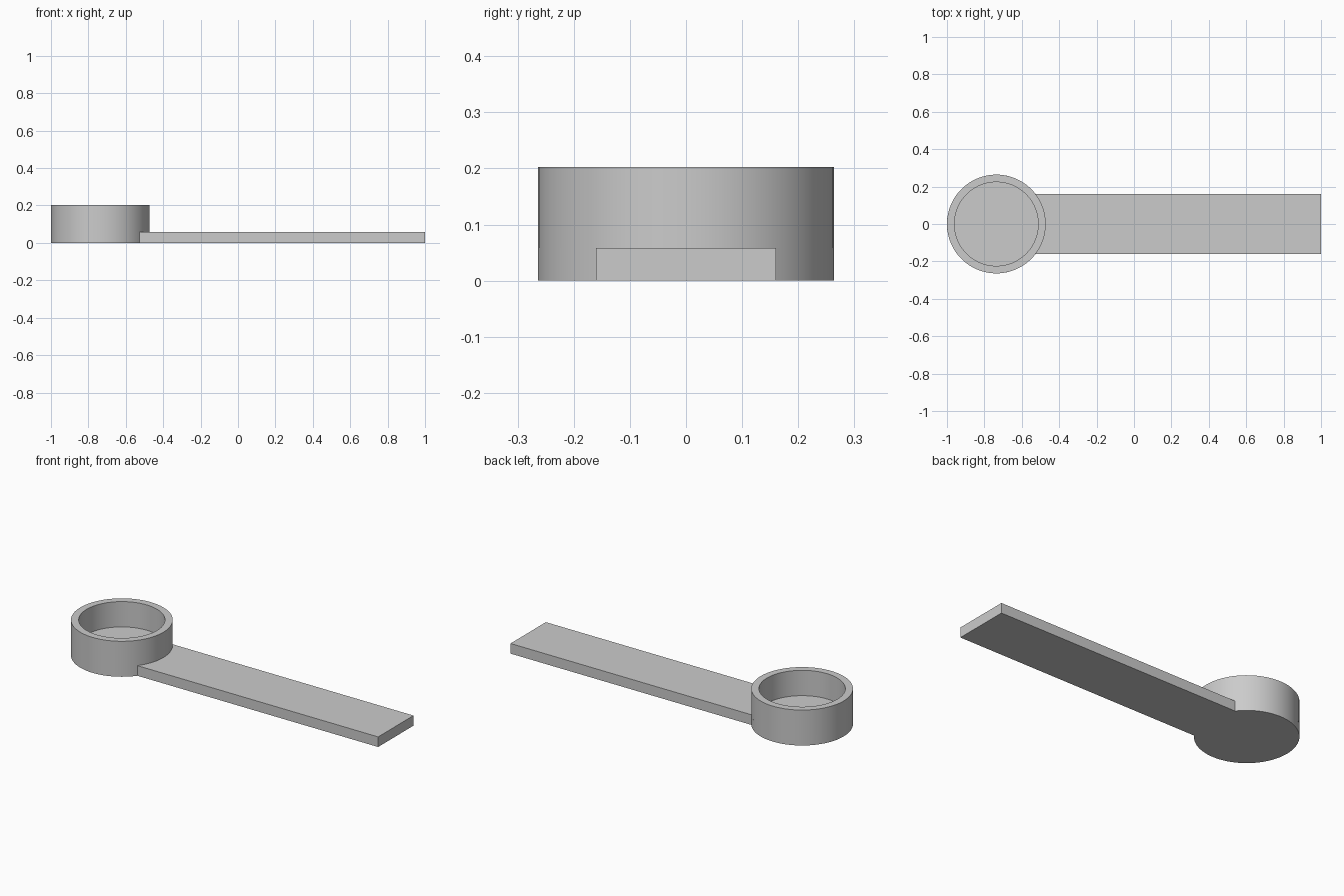
import bpy, bmesh, math

if "Cube" in bpy.data.objects:
    bpy.data.objects.remove(bpy.data.objects["Cube"])

CX, R_OUT, R_IN = -0.736, 0.264, 0.224   # cup centre and radii
HALF_W, PLATE_H, CUP_H = 0.16, 0.058, 0.203
SEG = 96

grey = bpy.data.materials.new("plain grey")
grey.diffuse_color = (0.6, 0.6, 0.6, 1)
grey.use_nodes = True
grey.node_tree.nodes["Principled BSDF"].inputs["Base Color"].default_value = grey.diffuse_color


def finish(bm, name):
    bmesh.ops.recalc_face_normals(bm, faces=bm.faces)
    mesh = bpy.data.meshes.new(name)
    bm.to_mesh(mesh)
    bm.free()
    mesh.materials.append(grey)
    obj = bpy.data.objects.new(name, mesh)
    bpy.context.collection.objects.link(obj)
    bpy.ops.object.select_all(action='DESELECT')
    bpy.context.view_layer.objects.active = obj
    obj.select_set(True)
    bpy.ops.object.shade_smooth_by_angle(angle=math.radians(30))
    return obj


# Base: cup floor and flat handle as one keyhole-shaped plate
start = math.asin(HALF_W / R_OUT)
sweep = 2 * math.pi - 2 * start
outline = [(1, -HALF_W), (1, HALF_W)]
for i in range(SEG + 1):
    a = start + sweep * i / SEG
    outline.append((CX + R_OUT * math.cos(a), R_OUT * math.sin(a)))
bm = bmesh.new()
face = bm.faces.new([bm.verts.new((x, y, 0)) for x, y in outline])
ext = bmesh.ops.extrude_face_region(bm, geom=[face], use_keep_orig=True)
top = [v for v in ext["geom"] if isinstance(v, bmesh.types.BMVert)]
bmesh.ops.translate(bm, verts=top, vec=(0, 0, PLATE_H))
finish(bm, "handle_and_floor")

# Cup wall: square ring section turned around the cup axis
section = [(R_OUT, PLATE_H), (R_OUT, CUP_H), (R_IN, CUP_H), (R_IN, PLATE_H)]
bm = bmesh.new()
rings = []
for i in range(SEG):
    a = 2 * math.pi * i / SEG
    rings.append([bm.verts.new((CX + r * math.cos(a), r * math.sin(a), z))
                  for r, z in section])
for i in range(SEG):
    p, q = rings[i], rings[(i + 1) % SEG]
    for j in range(4):
        k = (j + 1) % 4
        bm.faces.new((p[j], q[j], q[k], p[k]))
finish(bm, "cup_wall")
